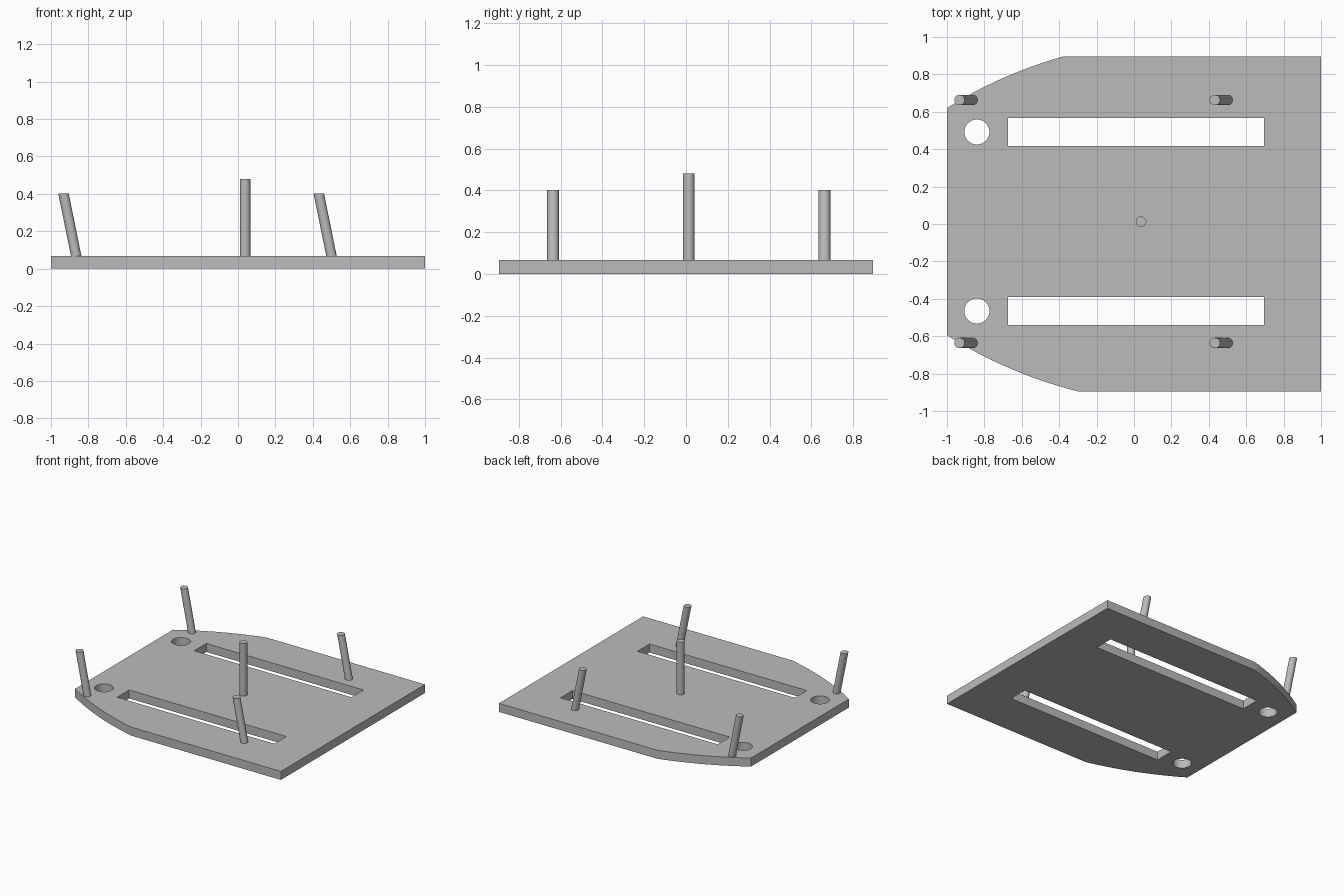
import bpy, bmesh
from math import cos, sin, tau
from mathutils import Vector

cube = bpy.data.objects.get("Cube")
if cube:
    bpy.data.objects.remove(cube, do_unlink=True)

THICK = 0.067
PIN_R = 0.028

grey = bpy.data.materials.new("plain grey")
grey.use_nodes = True
colour = (0.5, 0.5, 0.5, 1)
grey.diffuse_color = colour
grey.node_tree.nodes["Principled BSDF"].inputs["Base Color"].default_value = colour


def finish(name, bm):
    bmesh.ops.recalc_face_normals(bm, faces=bm.faces)
    mesh = bpy.data.meshes.new(name)
    bm.to_mesh(mesh)
    bm.free()
    mesh.materials.append(grey)
    obj = bpy.data.objects.new(name, mesh)
    bpy.context.collection.objects.link(obj)
    bpy.ops.object.select_all(action='DESELECT')
    obj.select_set(True)
    bpy.context.view_layer.objects.active = obj
    bpy.ops.object.shade_smooth_by_angle(angle=0.6)
    return obj


def circle(x, y, r, n=40):
    return [(x + r * cos(tau * i / n), y + r * sin(tau * i / n)) for i in range(n)]


def rectangle(x0, x1, y0, y1):
    return [(x0, y0), (x1, y0), (x1, y1), (x0, y1)]


def bowed(a, b, bulge, n=12):
    """Points from a to b, bowed outward to the right of the direction of travel."""
    a, b = Vector(a), Vector(b)
    d = (b - a).normalized()
    side = Vector((d.y, -d.x))
    return [tuple(a.lerp(b, i / n) + side * bulge * 4 * (i / n) * (1 - i / n))
            for i in range(n + 1)]


# Base plate: outline with two bowed corners, two slots and two round holes
outline = (bowed((-1, -0.595), (-0.30, -0.895), 0.03)
           + [(1, -0.895), (1, 0.895)]
           + bowed((-0.38, 0.895), (-1, 0.62), 0.025))
loops = [outline,
         rectangle(-0.673, 0.695, 0.417, 0.567),
         rectangle(-0.673, 0.695, -0.54, -0.39),
         circle(-0.84, 0.492, 0.067),
         circle(-0.84, -0.465, 0.067)]
bm = bmesh.new()
for loop in loops:
    verts = [bm.verts.new((x, y, 0)) for x, y in loop]
    for v, w in zip(verts, verts[1:] + verts[:1]):
        bm.edges.new((v, w))
bmesh.ops.triangle_fill(bm, edges=bm.edges[:], use_beauty=True, normal=(0, 0, 1))
top = bmesh.ops.extrude_face_region(bm, geom=bm.faces[:], use_keep_orig=True)
bmesh.ops.translate(bm, vec=(0, 0, THICK),
                    verts=[g for g in top["geom"] if isinstance(g, bmesh.types.BMVert)])
finish("base_plate", bm)


# Pins: level-ended cylinders, sheared sideways by lean
def pin(name, x, y, height, lean=0):
    bm = bmesh.new()
    bmesh.ops.create_cone(bm, cap_ends=True, segments=32, radius1=PIN_R,
                          radius2=PIN_R, depth=1)
    for v in bm.verts:
        is_top = v.co.z > 0
        v.co.x += x + (lean if is_top else 0)
        v.co.y += y
        v.co.z = height if is_top else THICK
    finish(name, bm)


for side, y in (("front", -0.636), ("back", 0.663)):
    pin(side + "_right_leaning_pin", -0.865, y, 0.402, -0.068)
    pin(side + "_left_leaning_pin", 0.50, y, 0.402, -0.068)
pin("centre_upright_pin", 0.038, 0.013, 0.48)
